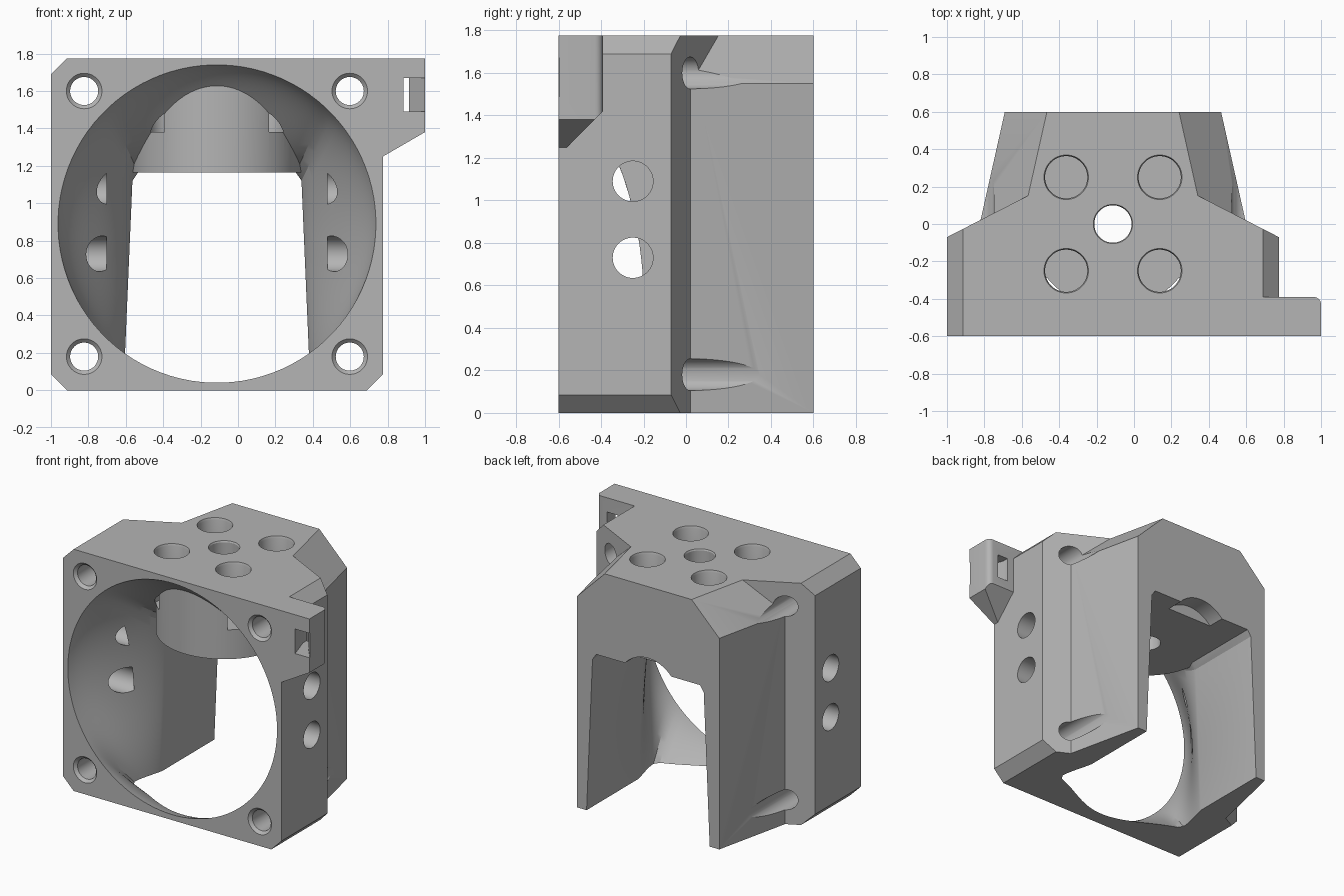
import bpy, bmesh, math

if "Cube" in bpy.data.objects:
    bpy.data.objects.remove(bpy.data.objects["Cube"], do_unlink=True)

CX = -0.1125      # centre line of the housing
CZ = 0.89         # centre height of the round inlet
TOP = 1.775
CEIL = 1.165      # ceiling of the rear slot

grey = bpy.data.materials.new("plain_grey")
grey.use_nodes = True
grey.diffuse_color = (0.46, 0.46, 0.46, 1)
grey.node_tree.nodes["Principled BSDF"].inputs["Base Color"].default_value = (0.46, 0.46, 0.46, 1)


def loft(name, rings):
    """Closed solid skinned through rings of equal point count."""
    bm = bmesh.new()
    vs = [[bm.verts.new(p) for p in ring] for ring in rings]
    n = len(vs[0])
    for a, b in zip(vs, vs[1:]):
        for i in range(n):
            j = (i + 1) % n
            bm.faces.new((a[i], a[j], b[j], b[i]))
    bm.faces.new(vs[0])
    bm.faces.new(vs[-1])
    bmesh.ops.recalc_face_normals(bm, faces=bm.faces)
    mesh = bpy.data.meshes.new(name)
    bm.to_mesh(mesh)
    bm.free()
    mesh.materials.append(grey)
    ob = bpy.data.objects.new(name, mesh)
    bpy.context.collection.objects.link(ob)
    return ob


def place(axis, u, v, w):
    """Point with w along the axis and (u, v) across it."""
    return {"x": (w, u, v), "y": (u, w, v), "z": (u, v, w)}[axis]


def prism(name, axis, pts, a, b):
    return loft(name, [[place(axis, u, v, w) for u, v in pts] for w in (a, b)])


def rod(name, axis, u, v, steps, n=48):
    """Turned solid along an axis; steps are (position, radius)."""
    ang = [2 * math.pi * i / n for i in range(n)]
    return loft(name, [[place(axis, u + r * math.cos(t), v + r * math.sin(t), w)
                        for t in ang] for w, r in steps])


def combine(ob, other, operation):
    """Apply a boolean and discard the helper."""
    other.hide_render = True
    mod = ob.modifiers.new("combine", "BOOLEAN")
    mod.operation, mod.solver, mod.object = operation, "EXACT", other
    bpy.context.view_layer.objects.active = ob
    bpy.ops.object.modifier_apply(modifier=mod.name)
    bpy.data.objects.remove(other, do_unlink=True)


def mirrored(half):
    """Full outline from the right half, given as (offset from centre, v)."""
    return [(CX + u, v) for u, v in half] + [(CX - u, v) for u, v in reversed(half)]


# Front flange: chamfered plate with slanted rear shoulders
W, C = 0.8875, 0.085
housing = prism("housing", "y", mirrored([(W - C, 0), (W, C), (W, TOP - C), (W - C, TOP)]), -0.6, 0.3)
combine(housing, prism("shoulders", "z", mirrored([(1, -0.7), (1, -0.128), (0.4575, 0.15)]), -0.1, 2), "INTERSECT")

# Tapered rear body with chamfered top edges
rings = []
for y, h in ((-0.1, 0.735), (0.6, 0.578)):
    outline = mirrored([(h, 0), (h, TOP - 0.225), (h - 0.225, TOP)])
    rings.append([(x, y, z) for x, z in outline])
combine(housing, loft("rear_body", rings), "UNION")

# Side tab with sloping underside and rounded rear corner
tab = prism("tab", "x", [(-0.6, 1.25), (-0.56, 1.25), (-0.39, 1.42), (-0.39, TOP), (-0.6, TOP)], 0.6, 1)
combine(tab, prism("underside", "y", [(0.5, 1.091), (1.1, 1.438), (1.1, 1), (0.5, 1)], -0.7, -0.3), "DIFFERENCE")
corner = [(0.96 + 0.04 * math.sin(math.radians(t)), -0.43 + 0.04 * math.cos(math.radians(t)))
          for t in range(0, 91, 15)]
combine(tab, prism("rounding", "z", [(0.5, -0.7), (0.5, -0.39)] + corner + [(1, -0.7)], 1, 2), "INTERSECT")
combine(housing, tab, "UNION")


# Air duct: circle blending into the rear slot
def duct_ring(y, f, n=96):
    ring = []
    for i in range(n):
        t = 2 * math.pi * (i + 0.5) / n
        c, s = math.cos(t), math.sin(t)
        m = max(abs(c), abs(s))
        z_end = CEIL - (1 - s / m) / 2 * (CEIL + 0.25)
        x_end = c / m * (0.45 + 0.05 * (CEIL - z_end) / CEIL)
        x, z = 0.85 * c, CZ + 0.85 * s
        ring.append((CX + x + f * (x_end - x), y, z + f * (z_end - z)))
    return ring


sections = [duct_ring(-0.62, 0)]
STEPS = 20
for k in range(STEPS + 1):
    t = k / STEPS
    sections.append(duct_ring(-0.6 + 0.6 * t, 0.5 * t + 0.5 * t * t * (3 - 2 * t)))
sections.append(duct_ring(0.7, 1))
combine(housing, loft("duct", sections), "DIFFERENCE")

# Round mounting boss hanging into the duct, and the relief behind it
combine(housing, rod("boss", "z", CX, 0, [(CEIL, 0.455), (1.72, 0.455)], 96), "UNION")
combine(housing, rod("rear_relief", "y", CX, 1.0, [(0.47, 0.25), (0.7, 0.25)]), "DIFFERENCE")

# Top holes: one through the centre, four blind
combine(housing, rod("centre_hole", "z", CX, 0, [(1, 0.1), (1.765, 0.1), (1.785, 0.11)]), "DIFFERENCE")
for dx in (-0.25, 0.25):
    for y in (-0.25, 0.25):
        combine(housing, rod("top_hole", "z", CX + dx, y, [(1.38, 0.113), (1.76, 0.113), (1.785, 0.123)]),
                "DIFFERENCE")

# Countersunk corner holes that also groove the rear body, and side holes
for side in (-1, 1):
    for z in (0.18, 1.6):
        combine(housing, rod("corner_hole", "y", CX + side * 0.71, z,
                             [(-0.62, 0.115), (-0.58, 0.075), (0.7, 0.075)]), "DIFFERENCE")
    for z in (0.73, 1.09):
        combine(housing, rod("side_hole", "x", -0.25, z,
                             [(CX + side * 0.59, 0.095), (CX + side, 0.095)]), "DIFFERENCE")

# Oblique tie slot through the tab
combine(housing, prism("tie_slot", "z", [(0.89, -0.62), (1.02, -0.62), (0.915, -0.49), (0.915, -0.3),
                                         (0.83, -0.3), (0.83, -0.43)], 1.49, 1.67), "DIFFERENCE")

# Smooth the curved walls, keep the machined edges crisp
bpy.ops.object.select_all(action="DESELECT")
housing.select_set(True)
bpy.context.view_layer.objects.active = housing
bpy.ops.object.shade_smooth_by_angle(angle=math.radians(25))
